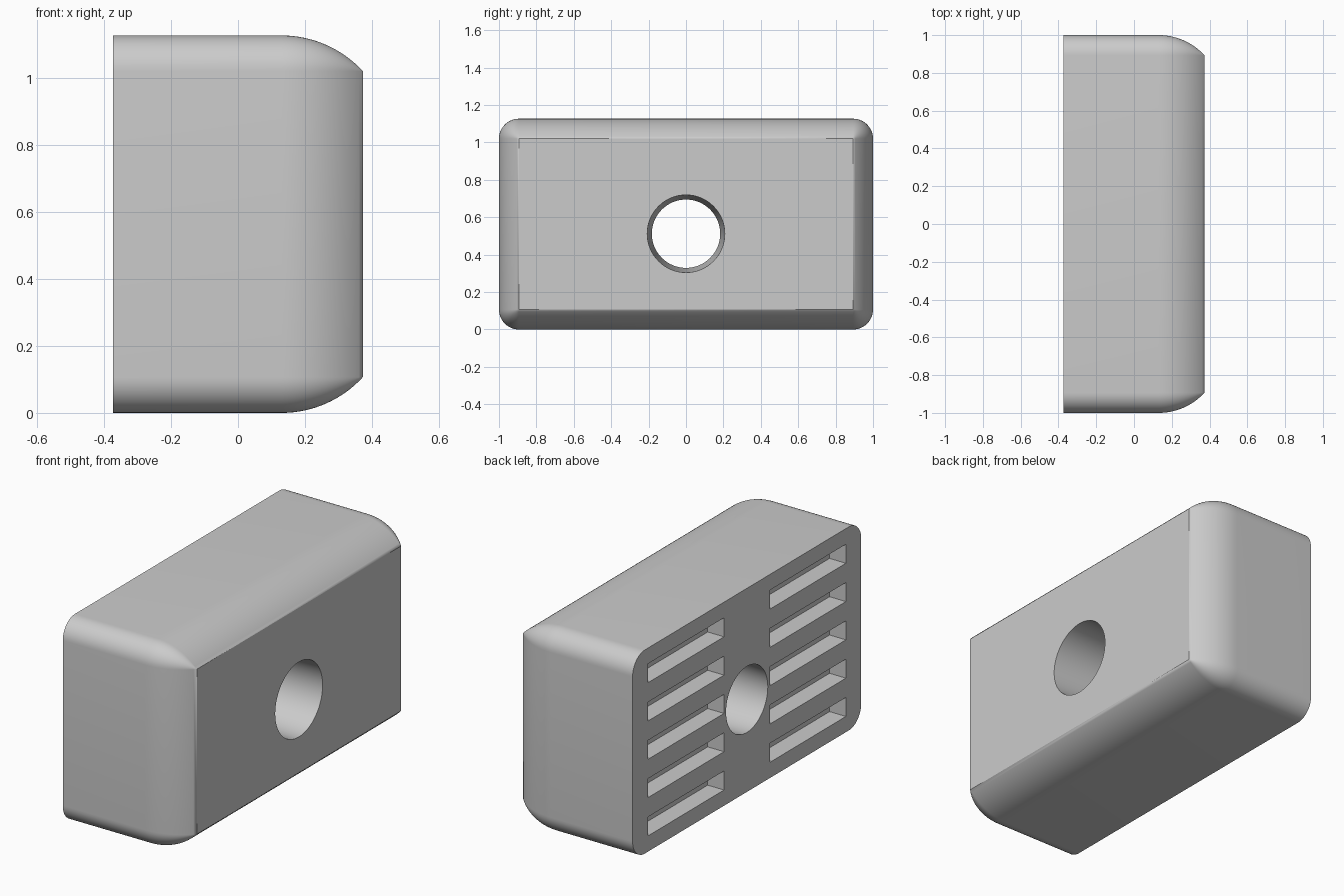
import bpy, bmesh
from math import cos, sin, pi, sqrt, asin
from mathutils import Matrix, Vector

if "Cube" in bpy.data.objects:
    bpy.data.objects.remove(bpy.data.objects["Cube"], do_unlink=True)

HALF_X, HALF_Y, HEIGHT = 0.373, 1.0, 1.127
CORNER = 0.107          # outline corner radius, used up by the front rounding
ROUND_START = 0.13      # where the front rounding begins
HOLE_Z = 0.512

grey = bpy.data.materials.new("plain grey")
grey.use_nodes = True
grey.diffuse_color = (0.6, 0.6, 0.6, 1)
grey.node_tree.nodes["Principled BSDF"].inputs["Base Color"].default_value = (0.6, 0.6, 0.6, 1)


def make_object(name, bm):
    bmesh.ops.recalc_face_normals(bm, faces=bm.faces)
    mesh = bpy.data.meshes.new(name)
    bm.to_mesh(mesh)
    bm.free()
    mesh.materials.append(grey)
    obj = bpy.data.objects.new(name, mesh)
    bpy.context.collection.objects.link(obj)
    return obj


def outline_ring(bm, x, inset, steps=12):
    """Rounded rectangle whose corners tighten as it is inset."""
    r = CORNER - inset
    ring = []
    for q, (sy, sz) in enumerate([(1, 1), (-1, 1), (-1, -1), (1, -1)]):
        cy = sy * (HALF_Y - CORNER)
        cz = HEIGHT / 2 + sz * (HEIGHT / 2 - CORNER)
        for i in range(steps + 1):
            a = (q + i / steps) * pi / 2
            ring.append(bm.verts.new((x, cy + r * cos(a), cz + r * sin(a))))
    return ring


# Block: straight sides, then an arc that ends in a sharp front rim
run = HALF_X - ROUND_START
radius = (run ** 2 + CORNER ** 2) / (2 * CORNER)
sweep = asin(run / radius)
bm = bmesh.new()
rings = [outline_ring(bm, -HALF_X, 0)]
for i in range(17):
    a = sweep * i / 16
    rings.append(outline_ring(bm, ROUND_START + radius * sin(a), radius * (1 - cos(a))))
for low, high in zip(rings, rings[1:]):
    n = len(low)
    for i in range(n):
        j = (i + 1) % n
        bm.faces.new((low[i], low[j], high[j], high[i]))
bm.faces.new(rings[0])
bm.faces.new(rings[-1])
bmesh.ops.remove_doubles(bm, verts=bm.verts, dist=0.0002)
block = make_object("block", bm)

# Tapered through hole
bm = bmesh.new()
bmesh.ops.create_cone(bm, cap_ends=True, segments=64, radius1=0.182, radius2=0.208,
                      depth=2 * HALF_X + 0.04,
                      matrix=Matrix.Translation((0, 0, HOLE_Z)) @ Matrix.Rotation(pi / 2, 4, 'Y'))
hole_cutter = make_object("hole_cutter", bm)

# Two columns of five shallow slots in the rear face
bm = bmesh.new()
for side in (-1, 1):
    for row in range(-2, 3):
        place = Matrix.Translation((-HALF_X, side * 0.533, HEIGHT / 2 + row * 0.212))
        bmesh.ops.create_cube(bm, size=1, matrix=place @ Matrix.Diagonal((0.2, 0.666, 0.105, 1)))
slot_cutter = make_object("slot_cutter", bm)

# Cut the block
bpy.ops.object.select_all(action='DESELECT')
block.select_set(True)
bpy.context.view_layer.objects.active = block
for cutter in (hole_cutter, slot_cutter):
    cutter.hide_render = True
    mod = block.modifiers.new("cut", 'BOOLEAN')
    mod.operation = 'DIFFERENCE'
    mod.solver = 'EXACT'
    mod.object = cutter
    bpy.ops.object.modifier_apply(modifier=mod.name)
    bpy.data.objects.remove(cutter, do_unlink=True)

bpy.ops.object.shade_smooth_by_angle(angle=pi / 6)
